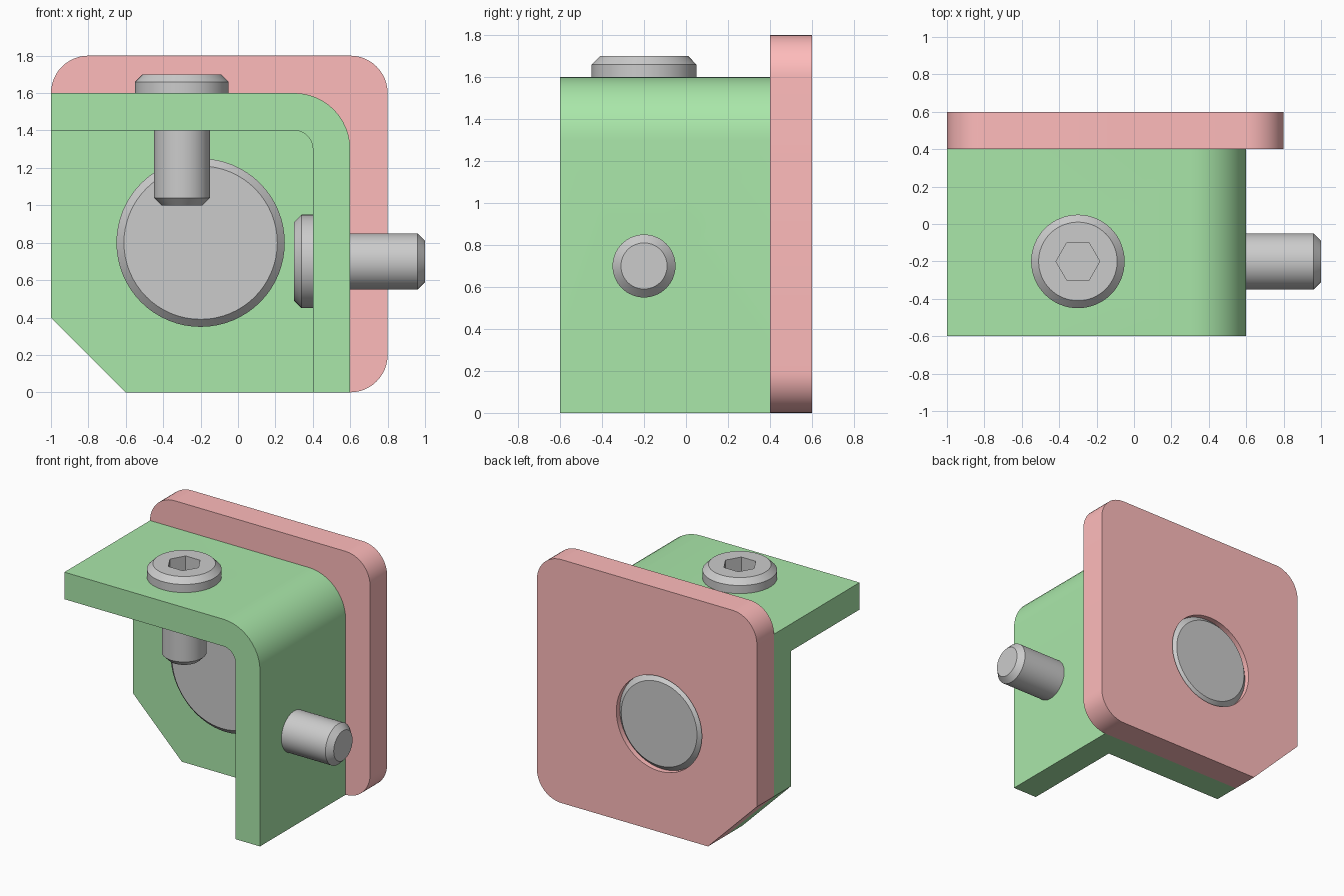
import bpy, bmesh, math
from mathutils import Vector

if "Cube" in bpy.data.objects:
    bpy.data.objects.remove(bpy.data.objects["Cube"])

SEG = 64


def material(name, color):
    m = bpy.data.materials.new(name)
    m.diffuse_color = color
    m.use_nodes = True
    m.node_tree.nodes["Principled BSDF"].inputs["Base Color"].default_value = m.diffuse_color
    return m


def finish(name, bm):
    bmesh.ops.recalc_face_normals(bm, faces=bm.faces)
    me = bpy.data.meshes.new(name)
    bm.to_mesh(me)
    bm.free()
    ob = bpy.data.objects.new(name, me)
    bpy.context.collection.objects.link(ob)
    return ob


def outline(corners, steps=12):
    """Expand (x, z, radius) corners into points; right-angled corners may be rounded."""
    pts = []
    for i, (x, z, r) in enumerate(corners):
        p = Vector((x, z))
        if r == 0:
            pts.append(p)
            continue
        a = (Vector(corners[i - 1][:2]) - p).normalized()
        b = (Vector(corners[(i + 1) % len(corners)][:2]) - p).normalized()
        c = p + (a + b) * r
        for k in range(steps + 1):
            t = math.pi / 2 * k / steps
            pts.append(c - b * r * math.cos(t) - a * r * math.sin(t))
    return pts


def prism(name, corners, y0, y1):
    bm = bmesh.new()
    face = bm.faces.new([bm.verts.new((p.x, y0, p.y)) for p in outline(corners)])
    ext = bmesh.ops.extrude_face_region(bm, geom=[face], use_keep_orig=True)
    verts = [g for g in ext["geom"] if isinstance(g, bmesh.types.BMVert)]
    bmesh.ops.translate(bm, vec=(0, y1 - y0, 0), verts=verts)
    return finish(name, bm)


def lathe(name, profile, n=SEG):
    """Solid of revolution about z from (radius, z) rings with flat caps."""
    bm = bmesh.new()
    rings = [[bm.verts.new((r * math.cos(2 * math.pi * i / n),
                            r * math.sin(2 * math.pi * i / n), z))
              for i in range(n)] for r, z in profile]
    for lo, hi in zip(rings, rings[1:]):
        for i in range(n):
            j = (i + 1) % n
            bm.faces.new((lo[i], lo[j], hi[j], hi[i]))
    bm.faces.new(rings[0])
    bm.faces.new(rings[-1])
    return finish(name, bm)


def place(ob, loc, rot):
    ob.location = loc
    ob.rotation_euler = [math.radians(a) for a in rot]
    bpy.context.view_layer.update()
    return ob


def select(ob):
    bpy.ops.object.select_all(action='DESELECT')
    ob.select_set(True)
    bpy.context.view_layer.objects.active = ob


def cut(ob, cutter):
    cutter.hide_render = True
    mod = ob.modifiers.new("cut", 'BOOLEAN')
    mod.operation, mod.solver, mod.object = 'DIFFERENCE', 'EXACT', cutter
    select(ob)
    bpy.ops.object.modifier_apply(modifier=mod.name)
    bpy.data.objects.remove(cutter)


def stud(name, head_r, shaft_r, length, c=0.04):
    """Chamfered head of height 0.1 above z = 0 with a chamfered shaft below."""
    return lathe(name, [(shaft_r - c, -length), (shaft_r, c - length), (shaft_r, 0),
                        (head_r, 0), (head_r, 0.1 - c), (head_r - c, 0.1)])


# position and rotation of the three fasteners (head points along local +z)
TOP = ((-0.3, -0.2, 1.6), (0, 0, 0))
SIDE = ((0.4, -0.2, 0.7), (0, -90, 0))
REAR = ((-0.2, 0.2, 0.8), (90, 0, 0))


def hole(r, spot):
    return place(lathe("hole_cutter", [(r, -0.5), (r, 0.05)]), *spot)


# back plate
plate = prism("back_plate", [(-1, 0.4, 0), (-0.6, 0, 0), (0.8, 0, 0.2),
                             (0.8, 1.8, 0.2), (-1, 1.8, 0.2)], 0.4, 0.6)
cut(plate, hole(0.35, REAR))
plate.data.materials.clear()
plate.data.materials.append(material("red", (1.0, 0.5, 0.5, 1)))

# corner bracket: rear wall, top flange and right flange
bracket = prism("corner_bracket", [(-1, 0.4, 0), (-0.6, 0, 0), (0.6, 0, 0),
                                   (0.6, 1.6, 0.3), (-1, 1.6, 0)], -0.6, 0.4)
cut(bracket, prism("pocket_cutter", [(-1.2, -0.2, 0), (0.4, -0.2, 0),
                                     (0.4, 1.4, 0.1), (-1.2, 1.4, 0)], -0.8, 0.2))
for r, spot in ((0.15, TOP), (0.15, SIDE), (0.35, REAR)):
    cut(bracket, hole(r, spot))
bracket.data.materials.clear()
bracket.data.materials.append(material("green", (0.4, 0.8, 0.4, 1)))

# hex socket bolts
parts = [plate, bracket]
for name, spot in (("top_bolt", TOP), ("side_bolt", SIDE)):
    bolt = stud(name, 0.25, 0.15, 0.6)
    cut(bolt, lathe("socket_cutter", [(0.117, -0.05), (0.117, 0.2)], 6))
    parts.append(place(bolt, *spot))

# large pin joining bracket and plate
parts.append(place(stud("joining_pin", 0.45, 0.35, 0.4), *REAR))

for ob in parts:
    select(ob)
    bpy.ops.object.shade_smooth_by_angle(angle=math.radians(30))
